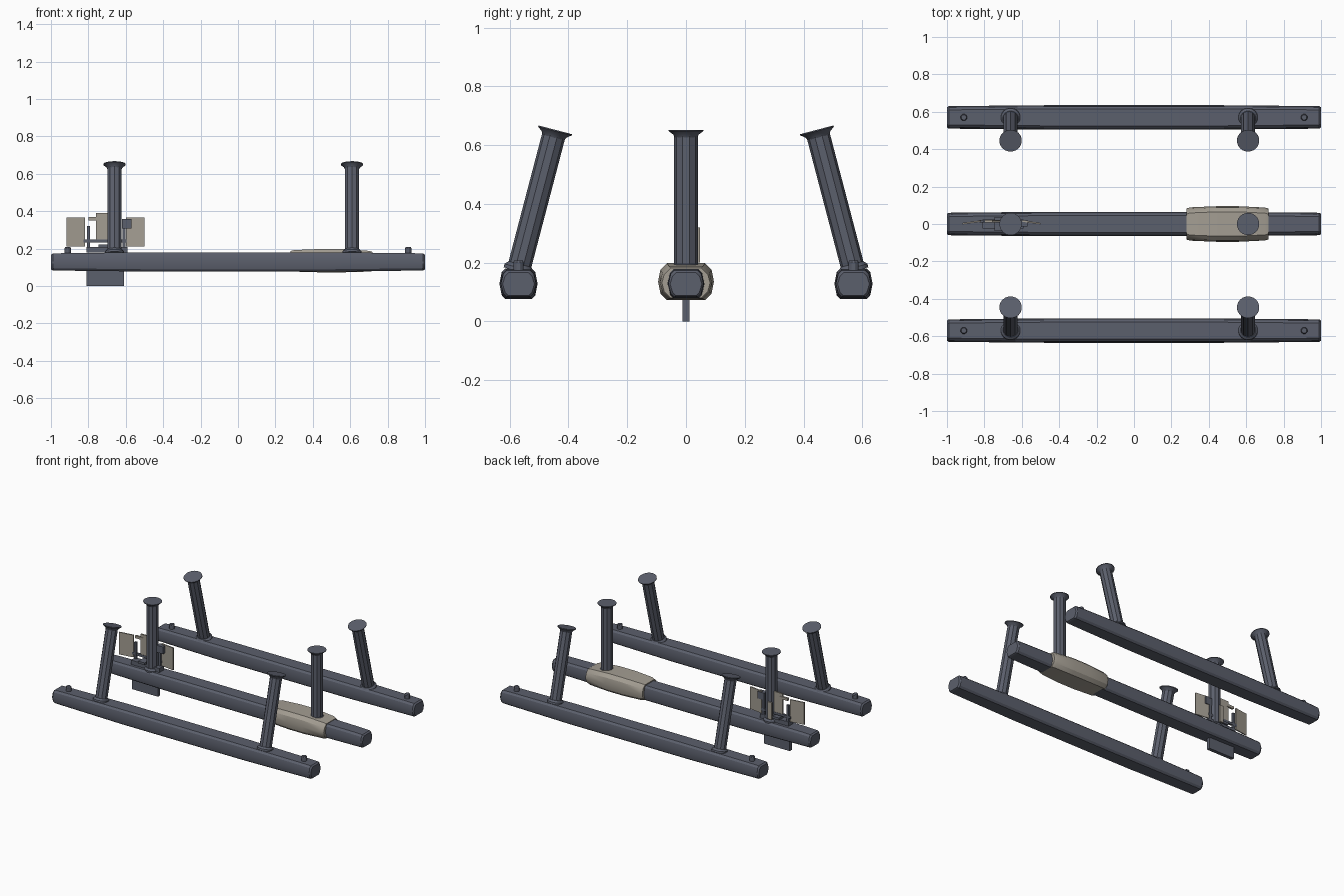
import bpy, bmesh, math
from mathutils import Vector, Matrix

if "Cube" in bpy.data.objects:
    bpy.data.objects.remove(bpy.data.objects["Cube"])

def material(name, col):
    m = bpy.data.materials.new(name)
    m.diffuse_color = (*col, 1)
    m.use_nodes = True
    m.node_tree.nodes["Principled BSDF"].inputs["Base Color"].default_value = m.diffuse_color
    return m

DARK = material("dark_slate", (0.105, 0.115, 0.15))
TAN = material("warm_grey", (0.37, 0.34, 0.29))

def finish(name, bm, mat, smooth=True):
    bmesh.ops.recalc_face_normals(bm, faces=bm.faces)
    me = bpy.data.meshes.new(name)
    bm.to_mesh(me)
    bm.free()
    me.materials.append(mat)
    ob = bpy.data.objects.new(name, me)
    bpy.context.collection.objects.link(ob)
    if smooth:
        bpy.ops.object.select_all(action='DESELECT')
        ob.select_set(True)
        bpy.context.view_layer.objects.active = ob
        bpy.ops.object.shade_smooth_by_angle(angle=math.radians(30))
    return ob

def skin(bm, rings):
    for a, b in zip(rings, rings[1:]):
        n = len(a)
        for i in range(n):
            bm.faces.new((a[i], a[(i + 1) % n], b[(i + 1) % n], b[i]))
    bm.faces.new(rings[0])
    bm.faces.new(rings[-1])

# Loft of rounded-box sections along x: (x, half width, bottom z, top z)
def loft(name, y, sections, mat, chamfer):
    bm = bmesh.new()
    rings = []
    for x, w, z0, z1 in sections:
        c, t = chamfer, w - 0.008
        pts = [(-t + c, z0), (t - c, z0), (t, z0 + c), (w, (z0 + z1) / 2), (t, z1 - c),
               (t - c, z1), (-t + c, z1), (-t, z1 - c), (-w, (z0 + z1) / 2), (-t, z0 + c)]
        rings.append([bm.verts.new((x, y + a, z)) for a, z in pts])
    skin(bm, rings)
    return finish(name, bm, mat)

# Lathe of (radius, height) profile placed along the line p -> q
def lathe(name, p, q, profile, sides, mat):
    bm = bmesh.new()
    rings = []
    for r, h in profile:
        rings.append([bm.verts.new((r * math.cos(2 * math.pi * (i + .5) / sides),
                                    r * math.sin(2 * math.pi * (i + .5) / sides), h))
                      for i in range(sides)])
    skin(bm, rings)
    p, q = Vector(p), Vector(q)
    rot = Vector((0, 0, 1)).rotation_difference(q - p).to_matrix().to_4x4()
    bm.transform(Matrix.Translation(p) @ rot)
    return finish(name, bm, mat)

def box(name, loc, size, mat, turn=0):
    bm = bmesh.new()
    bmesh.ops.create_cube(bm, size=1)
    bm.transform(Matrix.Translation(loc) @ Matrix.Rotation(turn, 4, 'Z')
                 @ Matrix.Diagonal((*size, 1)))
    return finish(name, bm, mat, False)

# Three hulls
half = [(1.0, .054, .088, .166), (.99, .06, .083, .174), (.91, .061, .082, .176),
        (.47, .065, .077, .18)]
hull = [(-x, *r) for x, *r in half] + half[::-1]
for name, y in (("left_hull", .57), ("center_hull", 0), ("right_hull", -.57)):
    loft(name, y, hull, DARK, .012)

# Sleeve around the centre hull
loft("hull_sleeve", 0, [(.28, .083, .08, .187), (.30, .089, .077, .192), (.44, .095, .073, .198),
                        (.56, .095, .073, .198), (.70, .088, .077, .188), (.72, .082, .08, .182)],
     TAN, .022)

# Struts with flared ends, side ones leaning inwards
for side, sy in (("left", 1), ("center", 0), ("right", -1)):
    for end, x in (("rear", -.66), ("front", .61)):
        p, q = Vector((x, .57 * sy, .175)), Vector((x, .445 * sy, .652))
        L = (q - p).length
        lathe(f"{side}_{end}_strut", p, q, [(.04, 0), (.04, L - .01)], 10, DARK)
        lathe(f"{side}_{end}_top_flange", p, q,
              [(.038, L - .028), (.044, L - .016), (.06, L - .004), (.06, L)], 20, DARK)
        lathe(f"{side}_{end}_base_flange", p, q,
              [(.052, -.004), (.052, .008), (.041, .02)], 20, DARK)

# Pegs on the side hulls
for x in (-.91, .91):
    for y in (-.57, .57):
        lathe("hull_peg", (x, y, .165), (x, y, .21),
              [(.018, 0), (.018, .037), (.014, .043)], 12, DARK)

# Keel fin under the centre hull
box("keel_fin", (-.71, 0, .045), (.2, .024, .09), DARK)

# Steering assembly: base, posts, arms and three vanes
box("steering_base", (-.70, .0, .193), (.22, .05, .03), DARK)
box("rear_vane", (-.868, .009, .288), (.1, .008, .155), TAN, .14)
box("middle_vane", (-.70, .015, .315), (.12, .01, .15), TAN)
box("front_vane", (-.55, .009, .288), (.1, .008, .155), TAN, -.14)
box("rear_post", (-.80, .015, .262), (.016, .016, .12), DARK)
box("front_post", (-.61, .015, .262), (.016, .016, .12), DARK)
box("side_post", (-.68, .043, .26), (.03, .01, .12), TAN)
box("lower_arm", (-.71, .015, .24), (.23, .014, .016), DARK)
box("upper_arm", (-.77, .015, .36), (.06, .014, .018), TAN)
box("actuator_block", (-.595, .005, .333), (.05, .035, .05), DARK)
box("base_crossbar", (-.72, .0, .215), (.05, .075, .016), DARK)
